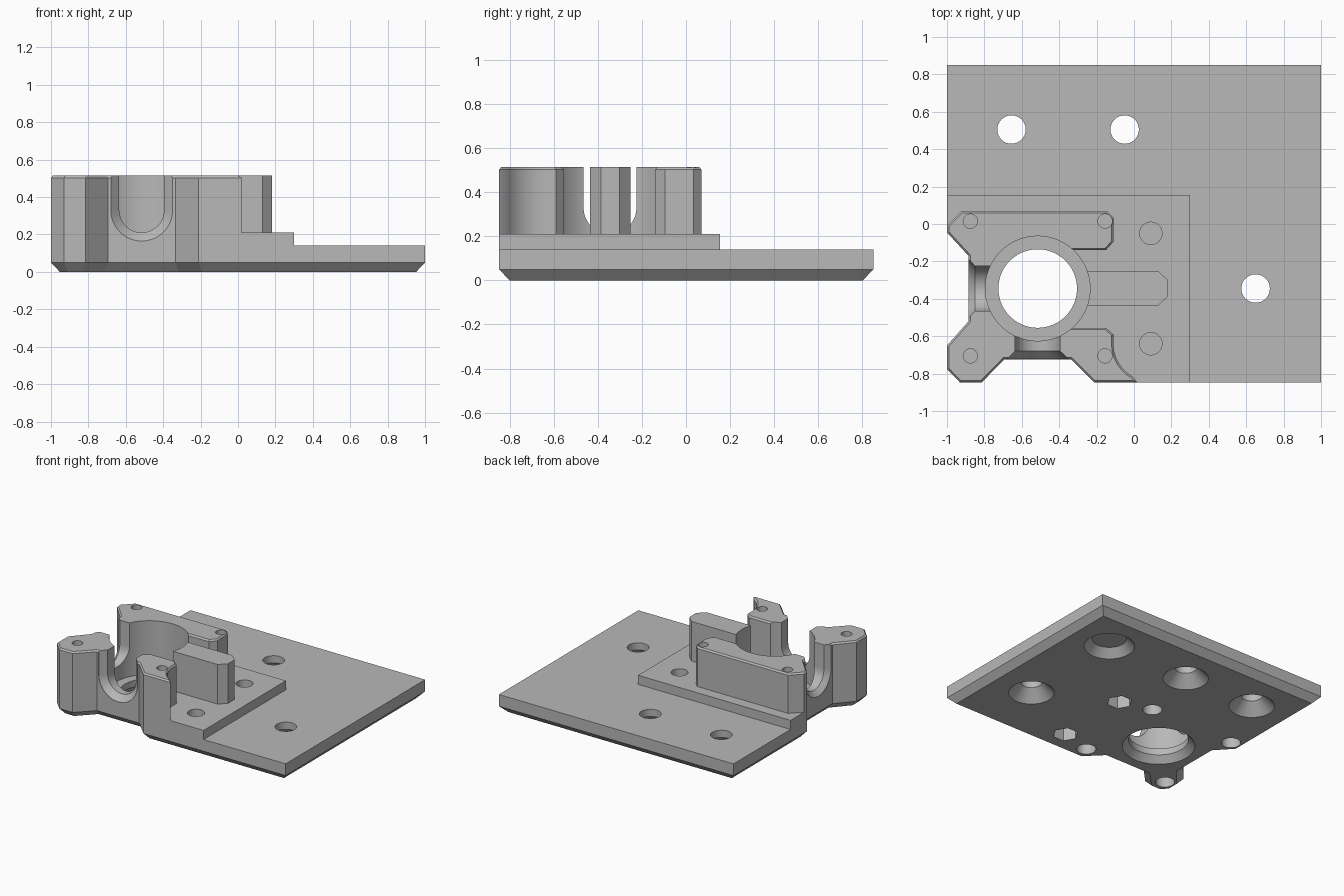
import bpy, bmesh
from math import sin, cos, pi, radians
from mathutils import Vector

cube = bpy.data.objects.get("Cube")
if cube:
    bpy.data.objects.remove(cube, do_unlink=True)

grey = bpy.data.materials.new("plain grey")
grey.use_nodes = True
colour = (0.48, 0.48, 0.48, 1)
grey.diffuse_color = colour
grey.node_tree.nodes["Principled BSDF"].inputs["Base Color"].default_value = colour

BORE = (-0.515, -0.345)


def loft(name, rings):
    """Closed solid through matching rings of points."""
    bm = bmesh.new()
    loops = [[bm.verts.new(p) for p in ring] for ring in rings]
    n = len(loops[0])
    for a, b in zip(loops, loops[1:]):
        for i in range(n):
            j = (i + 1) % n
            bm.faces.new((a[i], a[j], b[j], b[i]))
    bm.faces.new(loops[0][::-1])
    bm.faces.new(loops[-1])
    bmesh.ops.recalc_face_normals(bm, faces=bm.faces)
    mesh = bpy.data.meshes.new(name)
    bm.to_mesh(mesh)
    bm.free()
    mesh.materials.append(grey)
    ob = bpy.data.objects.new(name, mesh)
    bpy.context.scene.collection.objects.link(ob)
    return ob


def inset(outline, d):
    """Mitred inward offset of a counter-clockwise outline."""
    pts = [Vector(p) for p in outline]
    result = []
    for i, p in enumerate(pts):
        a = (p - pts[i - 1]).normalized()
        b = (pts[(i + 1) % len(pts)] - p).normalized()
        na, nb = Vector((-a.y, a.x)), Vector((-b.y, b.x))
        result.append(p + (na + nb) * d / (1 + na.dot(nb)))
    return result


def prism(name, outline, levels):
    """Outline stacked through (height, inset) levels."""
    return loft(name, [[(p[0], p[1], z) for p in inset(outline, d)] for z, d in levels])


def turned(x, y, profile, sides=64):
    """Round or polygonal cutter from (radius, height) pairs."""
    return loft("cutter", [[(x + r * cos(2 * pi * i / sides), y + r * sin(2 * pi * i / sides), z)
                            for i in range(sides)] for r, z in profile])


def slot(to_left):
    """U-shaped cutter running outward from the bore, flared at its mouth."""
    rings = []
    for dist, r in ((0, 0.12), (0.335, 0.12), (0.378, 0.165), (0.6, 0.165)):
        section = [(r, 0.7)]
        section += [(r * cos(pi * i / 24), 0.33 - r * sin(pi * i / 24)) for i in range(25)]
        section += [(-r, 0.7)]
        if to_left:
            rings.append([(BORE[0] - dist, BORE[1] + u, z) for u, z in section])
        else:
            rings.append([(BORE[0] + u, BORE[1] - dist, z) for u, z in section])
    return loft("cutter", rings)


# Notched corner shared by all three layers, from the left edge to the front edge
corner = [(-1, -0.045), (-0.885, -0.17), (-0.885, -0.52), (-1, -0.65), (-1, -0.775),
          (-0.93, -0.848), (-0.815, -0.848), (-0.695, -0.725), (-0.335, -0.725), (-0.212, -0.848)]

# Base plate with chamfered underside, and raised step
base = prism("base_plate", corner + [(1, -0.848), (1, 0.85), (-1, 0.85)],
             [(0, 0.047), (0.05, 0), (0.14, 0)])
step = prism("raised_step", corner + [(0.3, -0.848), (0.3, 0.155), (-1, 0.155)],
             [(0.14, 0), (0.21, 0)])

# Housing walls, with a hollow beside the front screw
hollow = [(0.09 + 0.2 * cos(radians(a)), -0.64 + 0.2 * sin(radians(a))) for a in range(240, 179, -6)]
walls = corner + [(0.02, -0.848)] + hollow + [
    (-0.11, -0.59), (-0.15, -0.555), (-0.515, -0.555), (-0.515, -0.14), (-0.15, -0.14),
    (-0.11, -0.095), (-0.11, 0.035), (-0.145, 0.07), (-0.92, 0.07), (-1, -0.01)]
housing = prism("housing_walls", walls, [(0.21, 0), (0.503, 0), (0.515, 0.01)])

# Free-standing stop block
block = prism("stop_block", [(-0.3, -0.435), (0.13, -0.435), (0.183, -0.385), (0.183, -0.302),
                             (0.13, -0.252), (-0.3, -0.252)], [(0.21, 0), (0.515, 0)])

parts = [base, step, housing, block]
cuts = {ob: [] for ob in parts}


def cut(tool, *targets):
    tool.hide_render = True
    for t in targets:
        cuts[t].append(tool)


# Stepped main bore and the two wall slots
cut(turned(*BORE, [(0.255, -0.02), (0.255, 0), (0.21, 0.05), (0.21, 0.1), (0.28, 0.1), (0.28, 0.6)], 96), *parts)
for to_left in (True, False):
    cut(slot(to_left), step, housing)

# Countersunk plate holes and one blind recess
for x, y in ((-0.655, 0.505), (-0.05, 0.505), (0.65, -0.345)):
    cut(turned(x, y, [(0.16, -0.02), (0.16, 0), (0.076, 0.085), (0.076, 0.2)]), base)
cut(turned(0.65, 0.505, [(0.178, -0.02), (0.178, 0), (0.12, 0.06)]), base)

# Screw holes in the housing, counterbored from below
for x in (-0.875, -0.155):
    for y in (0.015, -0.705):
        cut(turned(x, y, [(0.068, -0.02), (0.068, 0.2)], 32), base, step)
        cut(turned(x, y, [(0.038, 0.25), (0.038, 0.6)], 32), housing)

# Step screw holes with hexagonal nut pockets underneath
for y in (-0.05, -0.64):
    cut(turned(0.09, y, [(0.09, -0.02), (0.09, 0.12)], 6), base)
    cut(turned(0.09, y, [(0.06, 0.15), (0.06, 0.4)], 32), step)

# Apply the cuts and remove the cutters
for ob, tools in cuts.items():
    for tool in tools:
        mod = ob.modifiers.new("cut", "BOOLEAN")
        mod.operation = "DIFFERENCE"
        mod.solver = "EXACT"
        mod.object = tool
    bpy.context.view_layer.update()
    mesh = bpy.data.meshes.new_from_object(ob.evaluated_get(bpy.context.evaluated_depsgraph_get()))
    ob.modifiers.clear()
    ob.data = mesh
for tool in {t for tools in cuts.values() for t in tools}:
    bpy.data.objects.remove(tool, do_unlink=True)

# Smooth the round walls, keep edges sharp
bpy.ops.object.select_all(action="DESELECT")
for ob in parts:
    ob.select_set(True)
bpy.context.view_layer.objects.active = base
bpy.ops.object.shade_smooth_by_angle(angle=radians(25))
